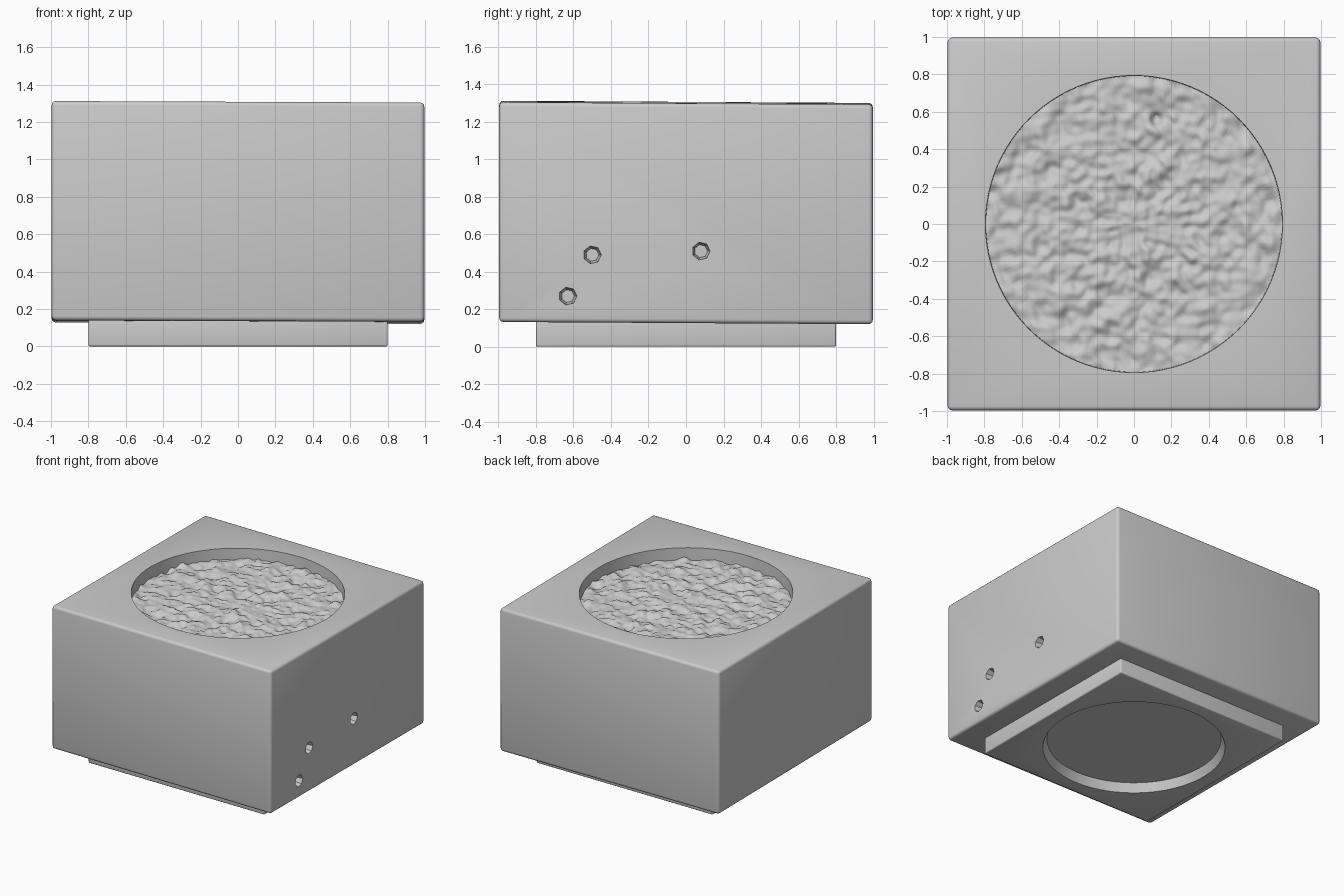
import bpy, math
from mathutils import Vector, noise

if "Cube" in bpy.data.objects:
    bpy.data.objects.remove(bpy.data.objects["Cube"])


def activate(ob):
    bpy.ops.object.select_all(action='DESELECT')
    ob.select_set(True)
    bpy.context.view_layer.objects.active = ob


def block(name, half, z0, z1, bevel):
    bpy.ops.mesh.primitive_cube_add(size=2, location=(0, 0, (z0 + z1) / 2))
    ob = bpy.context.object
    ob.name = name
    ob.scale = (half, half, (z1 - z0) / 2)
    bpy.ops.object.transform_apply(location=True, scale=True)
    mod = ob.modifiers.new("soft_edges", 'BEVEL')
    mod.width, mod.segments = bevel, 3
    bpy.ops.object.modifier_apply(modifier=mod.name)
    return ob


def cut(ob, sides, r1, r2, depth, loc, rot=(0, 0, 0)):
    # Cut a tapered round pocket, then discard the cutter
    bpy.ops.mesh.primitive_cone_add(vertices=sides, radius1=r1, radius2=r2,
                                    depth=depth, location=loc, rotation=rot)
    cutter = bpy.context.object
    cutter.name, cutter.hide_render = "cutter", True
    activate(ob)
    mod = ob.modifiers.new("pocket", 'BOOLEAN')
    mod.operation, mod.solver, mod.object = 'DIFFERENCE', 'EXACT', cutter
    bpy.ops.object.modifier_apply(modifier=mod.name)
    bpy.data.objects.remove(cutter)


def smooth(ob, degrees=35):
    activate(ob)
    bpy.ops.object.shade_smooth_by_angle(angle=math.radians(degrees))


# Planter body, slightly out of level, with the round well and three air holes
body = block("planter_body", 0.996, 0.13, 1.302, 0.022)
for v in body.data.vertices:
    v.co.z -= 0.004 * v.co.x + 0.006 * v.co.y
cut(body, 96, 0.79, 0.802, 0.4, (0, 0, 1.36))
for y, z in ((-0.5, 0.49), (0.08, 0.51), (-0.63, 0.27)):
    cut(body, 7, 0.035, 0.06, 0.14, (0.99, y, z), (0, math.pi / 2, 0))
smooth(body)

# Inset square foot with a shallow dished round recess underneath
foot = block("planter_foot", 0.80, 0.0, 0.16, 0.01)
cut(foot, 96, 0.715, 0.655, 0.14, (0, 0, 0.0))
smooth(foot)

# Lumpy soil surface: concentric rings displaced by noise
rings, segs, radius = 60, 240, 0.802
verts, faces = [(0, 0, 1.21)], []
for i in range(1, rings + 1):
    for j in range(segs):
        r, a = radius * i / rings, math.tau * j / segs
        x, y = r * math.cos(a), r * math.sin(a)
        z = 1.21 + 0.028 * noise.noise(Vector((x * 9, y * 9, 3)))
        z += 0.018 * noise.noise(Vector((x * 21, y * 21, 8)))
        # Small dibble hole in the soil
        z -= 0.05 * math.exp(-(math.hypot(x - 0.12, y - 0.56) / 0.03) ** 4)
        verts.append((x, y, z))
for j in range(segs):
    k = (j + 1) % segs
    faces.append((0, 1 + j, 1 + k))
    for i in range(rings - 1):
        a, b = 1 + i * segs, 1 + (i + 1) * segs
        faces.append((a + j, b + j, b + k, a + k))
mesh = bpy.data.meshes.new("soil")
mesh.from_pydata(verts, [], faces)
soil = bpy.data.objects.new("soil", mesh)
bpy.context.collection.objects.link(soil)
smooth(soil, 120)
